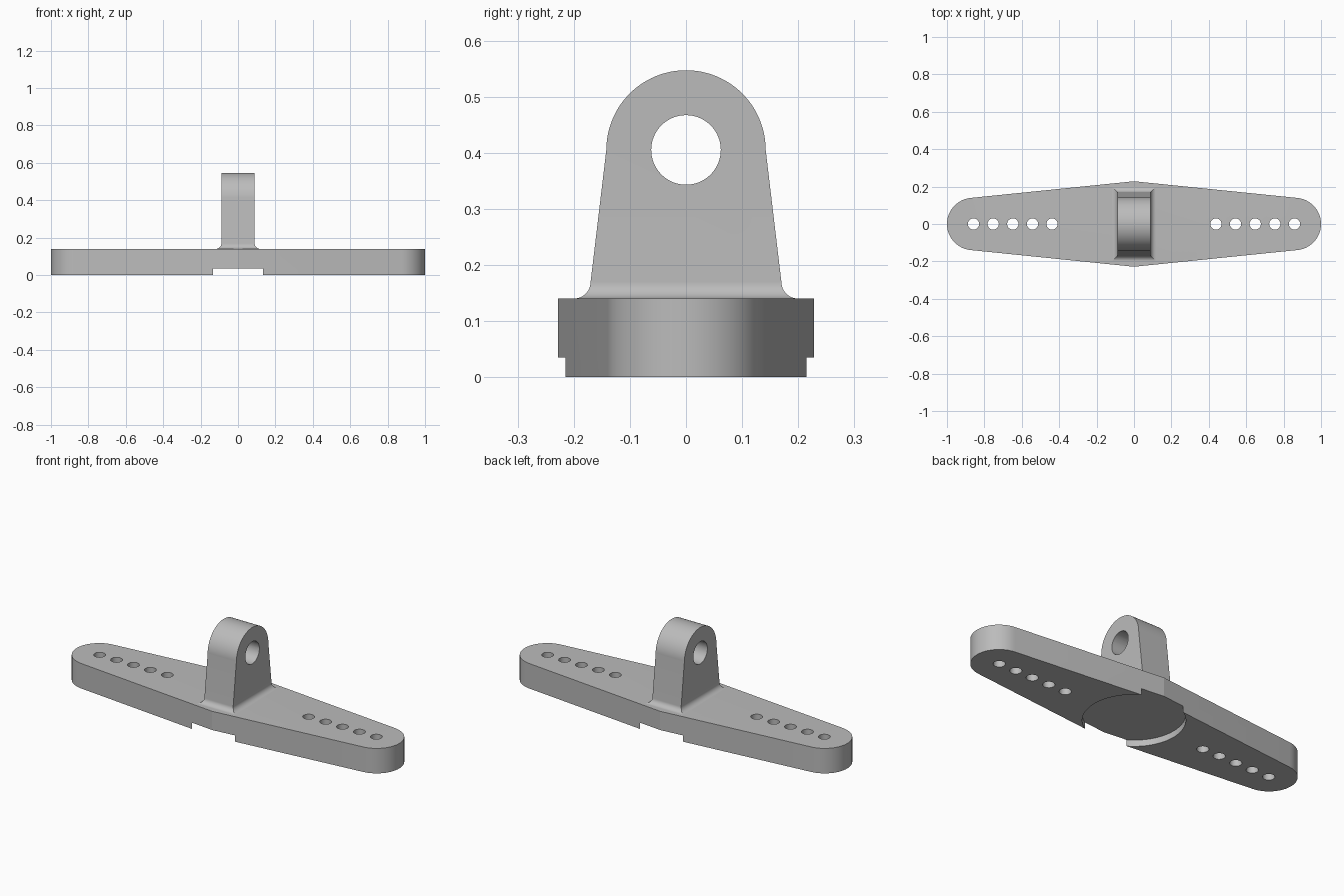
import bpy, bmesh
from math import sin, cos, pi
from mathutils import Matrix

cube = bpy.data.objects.get("Cube")
if cube:
    bpy.data.objects.remove(cube, do_unlink=True)

grey = bpy.data.materials.new("plain_grey")
grey.use_nodes = True
COLOUR = (0.50, 0.50, 0.50, 1)
grey.diffuse_color = COLOUR
grey.node_tree.nodes["Principled BSDF"].inputs["Base Color"].default_value = COLOUR

THICK = 0.14            # plate thickness
HALF_X = 0.089          # half thickness of the lug
FILLET = 0.03
EYE_Z, EYE_R = 0.405, 0.142


def make_object(name, bm):
    bmesh.ops.recalc_face_normals(bm, faces=bm.faces)
    mesh = bpy.data.meshes.new(name)
    bm.to_mesh(mesh)
    bm.free()
    mesh.materials.append(grey)
    obj = bpy.data.objects.new(name, mesh)
    bpy.context.collection.objects.link(obj)
    return obj


def loft(name, rings):
    """Skin a stack of equal-length point rings and cap both ends."""
    bm = bmesh.new()
    loops = [[bm.verts.new(p) for p in ring] for ring in rings]
    n = len(loops[0])
    for a, b in zip(loops, loops[1:]):
        for i in range(n):
            j = (i + 1) % n
            bm.faces.new((a[i], a[j], b[j], b[i]))
    bm.faces.new(loops[0])
    bm.faces.new(loops[-1])
    return make_object(name, bm)


def cylinder(bm, radius, depth, matrix, segments=48):
    bmesh.ops.create_cone(bm, cap_ends=True, segments=segments, radius1=radius,
                          radius2=radius, depth=depth, matrix=matrix)


def combine(target, other, operation):
    mod = target.modifiers.new(operation.lower(), "BOOLEAN")
    mod.operation, mod.solver, mod.object = operation, "EXACT", other
    bpy.context.view_layer.objects.active = target
    bpy.ops.object.modifier_apply(modifier=mod.name)
    bpy.data.objects.remove(other, do_unlink=True)


# Plate: two rounded tips joined by straight tapers to a wide middle
lean, tip_r, tip_x, mid_y = 0.102, 0.14, 0.86, 0.2285
steps = 24
half = [(0, mid_y)]
for i in range(steps + 1):
    a = (pi / 2 - lean) * (1 - 2 * i / steps)
    half.append((tip_x + tip_r * cos(a), tip_r * sin(a)))
outline = half + [(-x, -y) for x, y in half]
plate = loft("mounting_plate", [[(x, y, z) for x, y in outline] for z in (0, THICK)])

# Lug: stacked rectangles forming fillet, tapered shank and round top
levels = [(HALF_X + FILLET, 0.2, THICK - 0.02)]
for i in range(13):
    a = pi / 2 * i / 12
    flare = FILLET * (1 - sin(a))
    levels.append((HALF_X + flare, 0.17 + flare, THICK + FILLET * (1 - cos(a))))
for i in range(32):
    a = pi / 2 * i / 32
    levels.append((HALF_X, EYE_R * cos(a), EYE_Z + EYE_R * sin(a)))
lug = loft("lug", [[(x, y, z), (-x, y, z), (-x, -y, z), (x, -y, z)]
                   for x, y, z in levels])
combine(plate, lug, "UNION")

# Cutters: row of small holes, eye through the lug, round recess underneath
bm = bmesh.new()
for side in (-1, 1):
    for i in range(5):
        cylinder(bm, 0.03, 0.6, Matrix.Translation((side * (0.438 + 0.105 * i), 0, 0)))
cylinder(bm, 0.062, 0.6, Matrix.Translation((0, 0, EYE_Z)) @ Matrix.Rotation(pi / 2, 4, "Y"), 64)
cylinder(bm, 0.253, 0.07, Matrix.Identity(4), 96)
combine(plate, make_object("cutters", bm), "DIFFERENCE")

# Smooth the round surfaces, keep real corners sharp
bpy.ops.object.select_all(action="DESELECT")
plate.select_set(True)
bpy.context.view_layer.objects.active = plate
bpy.ops.object.shade_smooth_by_angle(angle=0.18)
